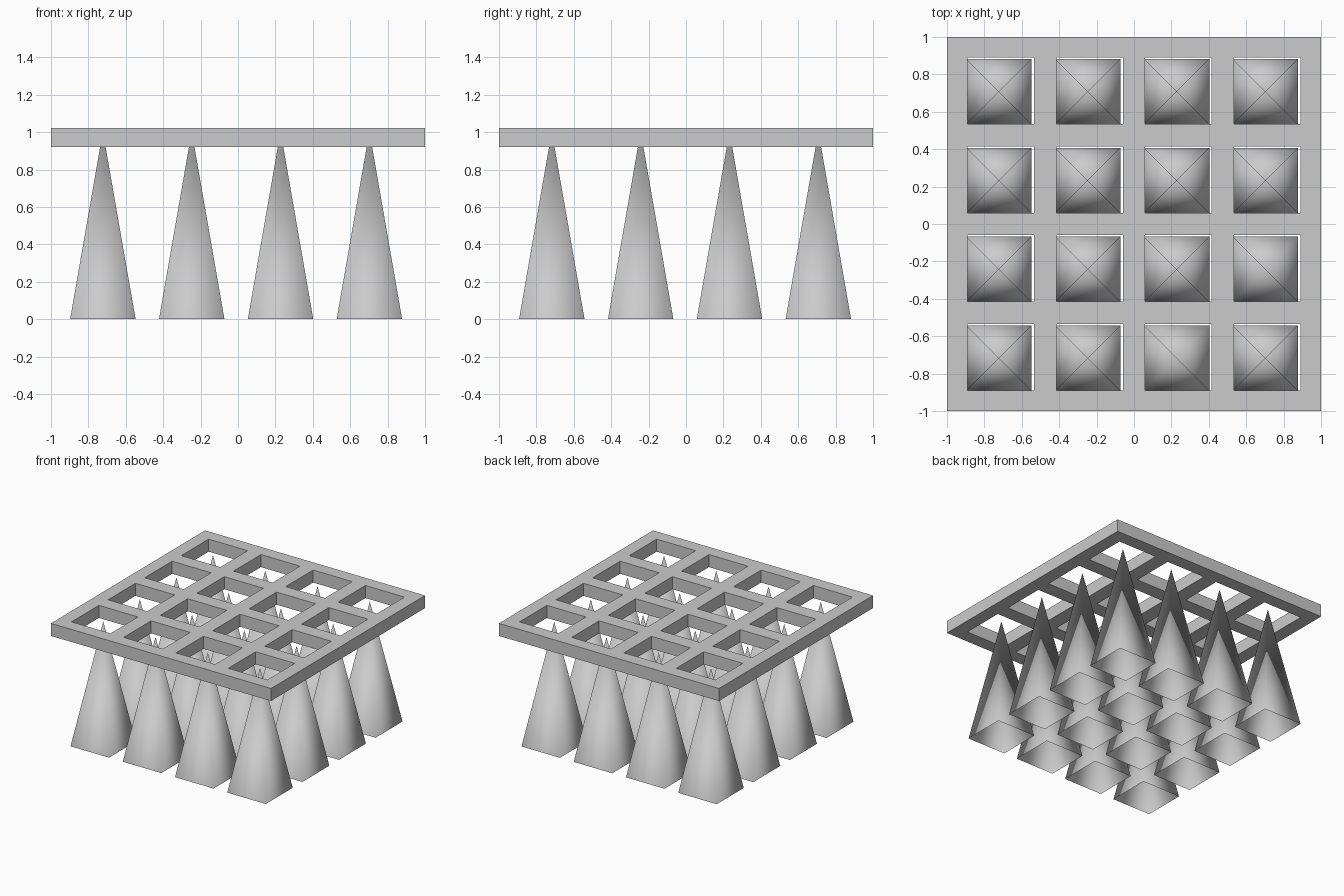
import bpy, bmesh, math

if "Cube" in bpy.data.objects:
    bpy.data.objects.remove(bpy.data.objects["Cube"])

PITCH, HOLE = 0.475, 0.355
CENTRES = [(i - 1.5) * PITCH for i in range(4)]
Z0, Z1 = 0.92, 1.023


def finish(name, bm):
    me = bpy.data.meshes.new(name)
    bm.to_mesh(me)
    bm.free()
    ob = bpy.data.objects.new(name, me)
    bpy.context.collection.objects.link(ob)
    return ob


# Lattice plate: flat grid with every odd cell left open, then extruded
lines = [-1.0]
for c in CENTRES:
    lines += [c - HOLE / 2, c + HOLE / 2]
lines.append(1.0)
bm = bmesh.new()
v = [[bm.verts.new((x, y, Z0)) for y in lines] for x in lines]
for i in range(9):
    for j in range(9):
        if not (i % 2 and j % 2):
            bm.faces.new((v[i][j], v[i + 1][j], v[i + 1][j + 1], v[i][j + 1]))
ext = bmesh.ops.extrude_face_region(bm, geom=bm.faces[:], use_keep_orig=True)
for e in ext["geom"]:
    if isinstance(e, bmesh.types.BMVert):
        e.co.z = Z1
bmesh.ops.recalc_face_normals(bm, faces=bm.faces[:])
finish("lattice_plate", bm)

# Hollow smooth-shaded spike, open underneath, one below each hole
bm = bmesh.new()
bmesh.ops.create_cone(bm, cap_ends=False, segments=4, radius1=0.175 * math.sqrt(2),
                      radius2=0, depth=1.005)
bmesh.ops.remove_doubles(bm, verts=bm.verts[:], dist=1e-5)
bmesh.ops.dissolve_degenerate(bm, edges=bm.edges[:], dist=1e-5)
# Align the base square with the axes and stand it on the ground
xs = max(abs(p.co.x) for p in bm.verts)
turn = math.pi / 4 if xs > 0.2 else 0
for p in bm.verts:
    x, y = p.co.x, p.co.y
    p.co.x = x * math.cos(turn) - y * math.sin(turn)
    p.co.y = x * math.sin(turn) + y * math.cos(turn)
    p.co.z += 1.005 / 2
bmesh.ops.recalc_face_normals(bm, faces=bm.faces[:])
for f in bm.faces:
    f.smooth = True
spike = finish("spike", bm)

for i, x in enumerate(CENTRES):
    for j, y in enumerate(CENTRES):
        ob = spike
        if i or j:
            ob = spike.copy()
            ob.name = f"spike_{i}_{j}"
            bpy.context.collection.objects.link(ob)
        ob.location = (x - 0.01, y - 0.005, 0)
